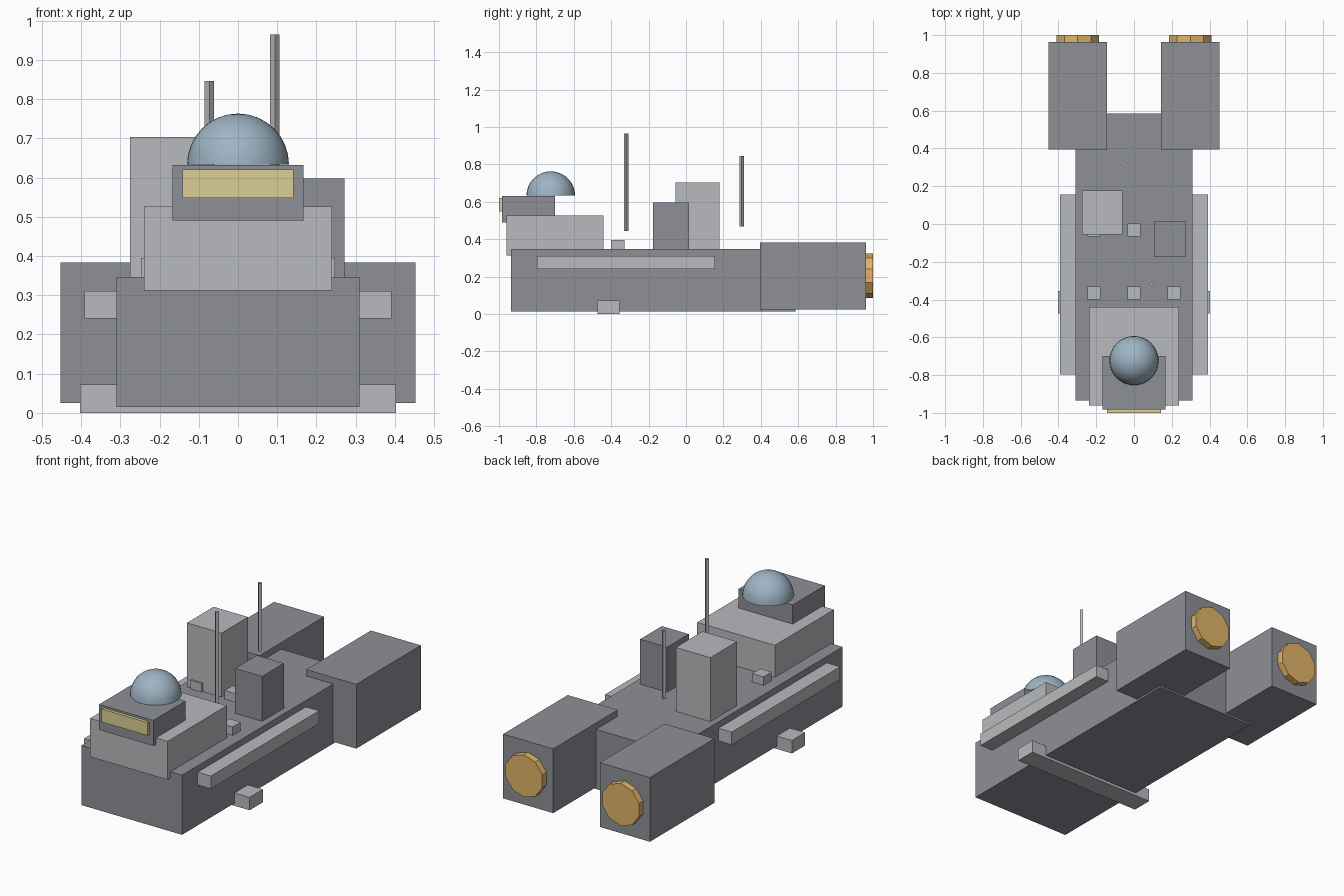
import bpy, bmesh
from math import pi
from mathutils import Matrix

if "Cube" in bpy.data.objects:
    bpy.data.objects.remove(bpy.data.objects["Cube"])


def material(name, color):
    m = bpy.data.materials.new(name)
    m.diffuse_color = (*color, 1)
    m.use_nodes = True
    m.node_tree.nodes["Principled BSDF"].inputs["Base Color"].default_value = m.diffuse_color
    return m


DARK = material("dark_grey", (0.27, 0.28, 0.31))
LIGHT = material("light_grey", (0.48, 0.49, 0.51))
GLASS = material("dome_blue", (0.34, 0.46, 0.55))
AMBER = material("nozzle_amber", (0.76, 0.46, 0.14))
WINDOW = material("window_yellow", (0.72, 0.62, 0.30))


def finish(name, bm, mat):
    bmesh.ops.recalc_face_normals(bm, faces=bm.faces[:])
    mesh = bpy.data.meshes.new(name)
    bm.to_mesh(mesh)
    bm.free()
    mesh.materials.append(mat)
    ob = bpy.data.objects.new(name, mesh)
    bpy.context.collection.objects.link(ob)
    return ob


def box(name, x, y, z, mat):
    """Box from its (min, max) range on each axis."""
    bm = bmesh.new()
    spans = (x, y, z)
    mid = [(a + b) / 2 for a, b in spans]
    size = [b - a for a, b in spans]
    bmesh.ops.create_cube(bm, size=1, matrix=Matrix.Translation(mid) @ Matrix.Diagonal((*size, 1)))
    return finish(name, bm, mat)


def prism(name, sides, radius, depth, matrix, mat):
    bm = bmesh.new()
    bmesh.ops.create_cone(bm, cap_ends=True, segments=sides, radius1=radius,
                          radius2=radius, depth=depth, matrix=matrix)
    return finish(name, bm, mat)


# Hull, raised foredeck and bridge
box("hull", (-0.31, 0.31), (-0.935, 0.585), (0.015, 0.347), DARK)
box("foredeck", (-0.239, 0.239), (-0.96, -0.44), (0.312, 0.526), LIGHT)
box("bridge", (-0.167, 0.167), (-0.983, -0.70), (0.49, 0.632), DARK)
box("bridge_window", (-0.142, 0.142), (-1.0, -0.975), (0.548, 0.62), WINDOW)

# Dome: upper half of a sphere, overhanging the back of the bridge
bm = bmesh.new()
bmesh.ops.create_uvsphere(bm, u_segments=32, v_segments=16, radius=0.13)
bmesh.ops.delete(bm, geom=[v for v in bm.verts if v.co.z < -1e-4], context='VERTS')
bmesh.ops.holes_fill(bm, edges=[e for e in bm.edges if e.is_boundary])
bmesh.ops.translate(bm, verts=bm.verts[:], vec=(0, -0.723, 0.633))
dome = finish("dome", bm, GLASS)
bpy.context.view_layer.objects.active = dome
dome.select_set(True)
bpy.ops.object.shade_smooth_by_angle()

# Engines, nozzles and side rails on both sides
for side, s in (("right", 1), ("left", -1)):
    box(f"engine_{side}", sorted((s * 0.144, s * 0.452)), (0.395, 0.963), (0.025, 0.383), DARK)
    prism(f"nozzle_{side}", 10, 0.118, 0.05,
          Matrix.Translation((s * 0.298, 0.975, 0.205)) @ Matrix.Rotation(pi / 2, 4, 'X'), AMBER)
    box(f"side_rail_{side}", sorted((s * 0.30, s * 0.391)), (-0.797, 0.156), (0.24, 0.311), LIGHT)

# Cross bar under the hull
box("cross_bar", (-0.403, 0.403), (-0.473, -0.356), (0, 0.072), LIGHT)

# Deck towers
box("tall_tower", (-0.275, -0.062), (-0.056, 0.178), (0.33, 0.703), LIGHT)
box("short_tower", (0.106, 0.272), (-0.176, 0.015), (0.33, 0.597), DARK)

# Deck hatches, two rows of three
for row, y in enumerate((-0.365, -0.032)):
    for col, x in enumerate((-0.212, 0, 0.212)):
        box(f"hatch_{row}_{col}", (x - 0.035, x + 0.035), (y - 0.035, y + 0.035), (0.335, 0.395), LIGHT)

# Antennas, hovering above the deck
for name, x, y, z0, z1 in (("front_antenna", 0.094, -0.32, 0.444, 0.965),
                           ("rear_antenna", -0.073, 0.297, 0.467, 0.846)):
    prism(name, 4, 0.0118, z1 - z0, Matrix.Translation((x, y, (z0 + z1) / 2)), LIGHT)
